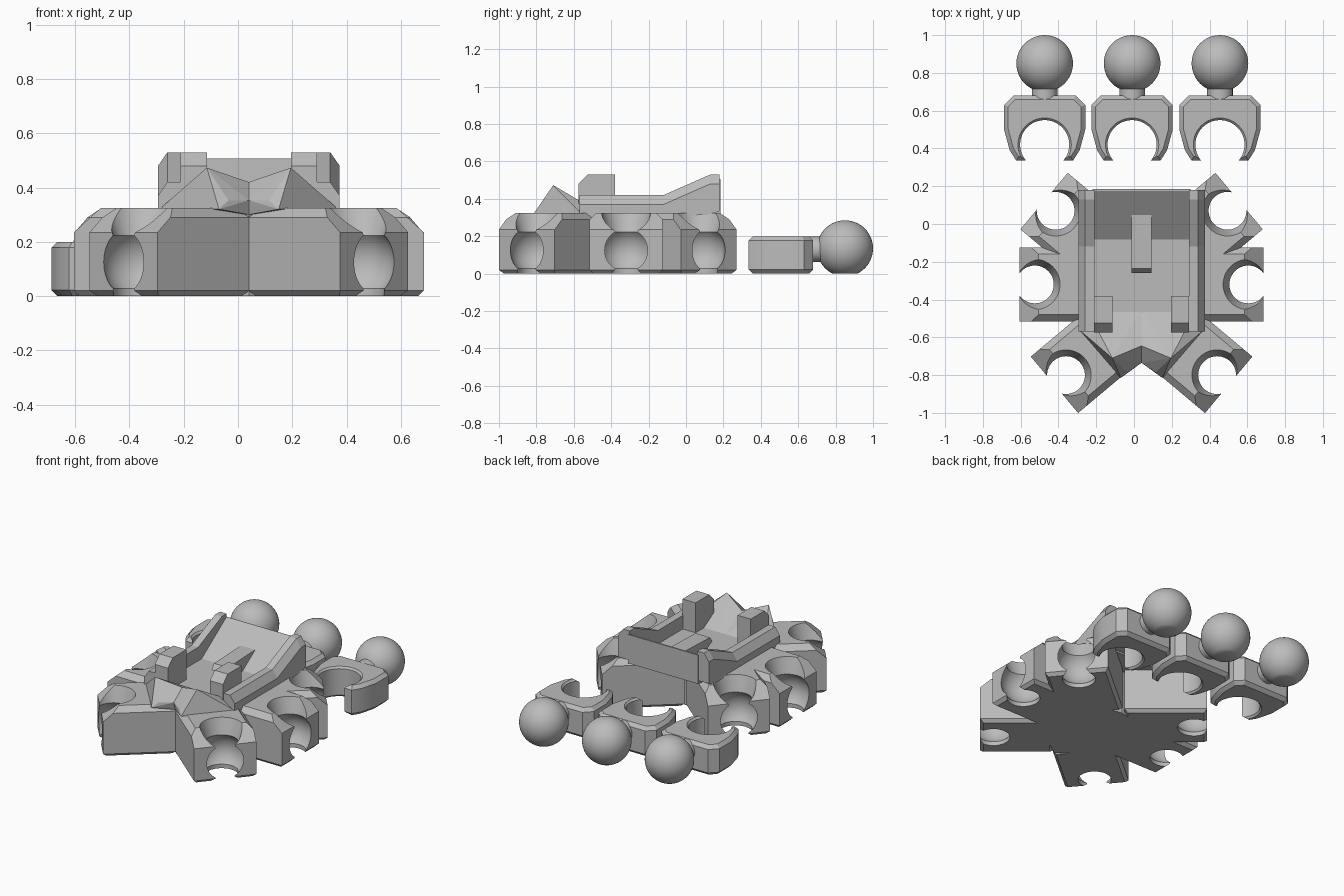
import bpy, bmesh, math
from mathutils import Vector, Matrix

if "Cube" in bpy.data.objects:
    bpy.data.objects.remove(bpy.data.objects["Cube"])

MID = 0.04  # centreline of the chassis
grey = bpy.data.materials.new("plain_grey")
grey.diffuse_color = (0.5, 0.5, 0.5, 1)
grey.use_nodes = True
grey.node_tree.nodes["Principled BSDF"].inputs["Base Color"].default_value = grey.diffuse_color


def finish(bm, name, loc=(0, 0, 0), mirror=False, smooth=False):
    bmesh.ops.remove_doubles(bm, verts=bm.verts, dist=1e-5)
    bmesh.ops.recalc_face_normals(bm, faces=bm.faces)
    me = bpy.data.meshes.new(name)
    bm.to_mesh(me)
    bm.free()
    ob = bpy.data.objects.new(name, me)
    bpy.context.collection.objects.link(ob)
    ob.location = loc
    me.materials.append(grey)
    if smooth:
        shade(ob)
    if mirror:
        ob.modifiers.new("mirror", 'MIRROR')
    return ob


def select(ob):
    bpy.ops.object.select_all(action='DESELECT')
    ob.select_set(True)
    bpy.context.view_layer.objects.active = ob


def shade(ob):
    select(ob)
    bpy.ops.object.shade_smooth_by_angle(angle=math.radians(30))


def loft(rings):
    """Bridge equal rings of points and cap both ends."""
    bm = bmesh.new()
    rows = [[bm.verts.new(p) for p in r] for r in rings]
    n = len(rows[0])
    for a, b in zip(rows, rows[1:]):
        for i in range(n):
            bm.faces.new((a[i], a[(i + 1) % n], b[(i + 1) % n], b[i]))
    bm.faces.new(rows[0])
    bm.faces.new(rows[-1])
    return bm


def slab(pts, z0, z1):
    return loft([[(x, y, z) for x, y in pts] for z in (z0, z1)])


def cut(bm, co, no):
    """Slice off everything beyond a plane and close the hole."""
    geom = bm.verts[:] + bm.edges[:] + bm.faces[:]
    res = bmesh.ops.bisect_plane(bm, geom=geom, plane_co=co, plane_no=no,
                                 clear_outer=True)
    edges = [e for e in res['geom_cut'] if isinstance(e, bmesh.types.BMEdge)]
    bmesh.ops.holes_fill(bm, edges=edges, sides=0)


def chamfer(bm, pts, z0, z1, top, bottom):
    """Chamfer the rims of a convex slab with counter-clockwise outline."""
    for a, b in zip(pts, pts[1:] + pts[:1]):
        d = (Vector(b) - Vector(a)).normalized()
        out = Vector((d.y, -d.x, 0))
        cut(bm, (*a, z1 - top), out + Vector((0, 0, 1)))
        cut(bm, (*a, z0 + bottom), out - Vector((0, 0, 1)))


def lathe(profile, steps=48):
    """Spin (radius, z) points around z."""
    bm = bmesh.new()
    angles = [2 * math.pi * i / steps for i in range(steps)]
    rows = [[bm.verts.new((r * math.cos(t), r * math.sin(t), z)) for t in angles]
            for r, z in profile]
    for a, b in zip(rows, rows[1:]):
        for i in range(steps):
            bm.faces.new((a[i], a[(i + 1) % steps], b[(i + 1) % steps], b[i]))
    bm.faces.new(rows[0])
    bm.faces.new(rows[-1])
    return bm


def arc(r, zc, a0, a1, n):
    angs = [math.radians(a0 + (a1 - a0) * i / n) for i in range(n + 1)]
    return [(r * math.cos(a), zc + r * math.sin(a)) for a in angs]


def carve(ob, profile, loc):
    cutter = finish(lathe(profile), "cutter", loc)
    cutter.hide_render = True
    mod = ob.modifiers.new("carve", 'BOOLEAN')
    mod.operation, mod.solver, mod.object = 'DIFFERENCE', 'EXACT', cutter
    select(ob)
    bpy.ops.object.modifier_apply(modifier=mod.name)
    bpy.data.objects.remove(cutter)
    shade(ob)


# Socket legs: chamfered arms with a ball socket open at the tip
SOCKET = [(0.1, -0.05)] + arc(0.14, 0.125, -44.4, 44.4, 16) + [(0.145, 0.36)]
for name, cx, cy, ang, length in (("front_leg", 0.40, -0.80, -40, 0.44),
                                  ("middle_leg", 0.565, -0.32, 0, 0.45),
                                  ("back_leg", 0.455, 0.07, 40, 0.50)):
    a = math.radians(ang)
    u, v = Vector((math.cos(a), math.sin(a))), Vector((-math.sin(a), math.cos(a)))
    c = Vector((cx, cy))
    tip, root, w = 0.08, 0.08 - length, 0.195
    pts = [tuple(c + u * s + v * t) for s, t in
           ((root, -w), (tip, -w), (tip, w), (root, w))]
    bm = slab(pts, 0, 0.325)
    chamfer(bm, pts, 0, 0.325, 0.035, 0.02)
    cut(bm, (*(c + u * tip), 0.235), (0.09 * u.x, 0.09 * u.y, 0.1))
    ob = finish(bm, name, (MID, 0, 0))
    carve(ob, SOCKET, (MID + cx, cy, 0))
    ob.modifiers.new("mirror", 'MIRROR')

# Chassis core joining the legs
core = [(0, -0.705), (0.3, -0.5), (0.35, -0.14), (0, -0.075),
        (-0.35, -0.14), (-0.3, -0.5)]
finish(slab(core, 0, 0.325), "chassis_core", (MID, 0, 0))

# Cockpit floor
finish(slab([(-0.3, -0.55), (0.3, -0.55), (0.3, 0.08), (-0.3, 0.08)], 0.295, 0.33),
       "cockpit_floor", (MID, 0, 0))

# Side rails, low at the front and rising to the back
rings = []
for y, z0, zt in ((-0.57, 0.3, 0.42), (-0.12, 0.3, 0.42), (0.0, 0.31, 0.473),
                  (0.13, 0.315, 0.53), (0.18, 0.335, 0.53)):
    rings.append([(0.25, y, z0), (0.335, y, z0), (0.335, y, zt - 0.05),
                  (0.30, y, zt), (0.25, y, zt)])
finish(loft(rings), "side_rail", (MID, 0, 0), mirror=True)


def side_profile(name, x0, x1, yz, mirror=False):
    bm = loft([[(x, y, z) for y, z in yz] for x in (x0, x1)])
    finish(bm, name, (MID, 0, 0), mirror)


# Sloped back rest, front posts and central fin
side_profile("back_rest", -0.26, 0.26,
             [(-0.09, 0.325), (0.175, 0.507), (0.185, 0.507), (0.185, 0.315), (0, 0.3)])
side_profile("front_post", 0.155, 0.252,
             [(-0.575, 0.3), (-0.575, 0.48), (-0.525, 0.53), (-0.38, 0.53), (-0.38, 0.3)],
             True)
side_profile("central_fin", -0.053, 0.053,
             [(0.05, 0.42), (-0.235, 0.41), (-0.26, 0.375), (-0.15, 0.32), (0.05, 0.33)])

# Twin-peaked nose
bm = bmesh.new()
for p in ((0, -0.645, 0.42), (0.155, -0.71, 0.473), (0.075, -0.785, 0.353),
          (0, -0.735, 0.353), (0.33, -0.56, 0.32), (0, -0.45, 0.32),
          (0.29, -0.45, 0.32), (0.11, -0.815, 0.32), (0, -0.72, 0.3)):
    bm.verts.new(p)
hull = bmesh.ops.convex_hull(bm, input=bm.verts)
bmesh.ops.dissolve_limit(bm, angle_limit=0.02, verts=bm.verts, edges=bm.edges)
finish(bm, "nose", (MID, 0, 0), mirror=True)

# Ball connectors: clip, neck and ball
CLIP = [(-0.15, 0.335), (0.15, 0.335), (0.185, 0.39), (0.215, 0.5), (0.215, 0.63),
        (0.165, 0.68), (-0.165, 0.68), (-0.215, 0.63), (-0.215, 0.5), (-0.185, 0.39)]
HOLE = [(0.16, -0.02), (0.13, 0.012), (0.13, 0.188), (0.16, 0.22)]
for i, x in enumerate((-0.473, -0.01, 0.455), 1):
    bm = slab(CLIP, 0, 0.2)
    chamfer(bm, CLIP, 0, 0.2, 0.022, 0.022)
    clip = finish(bm, f"clip_{i}", (x, 0, 0))
    carve(clip, HOLE, (x, 0.42, 0))
    neck = lathe([(0.068, 0), (0.068, 0.12)])
    bmesh.ops.transform(neck, matrix=Matrix.Rotation(-math.pi / 2, 4, 'X'),
                        verts=neck.verts)
    finish(neck, f"neck_{i}", (x, 0.64, 0.13), smooth=True)
    finish(lathe(arc(0.15, 0.135, -64, 89.5, 28)), f"ball_{i}", (x, 0.85, 0), smooth=True)
